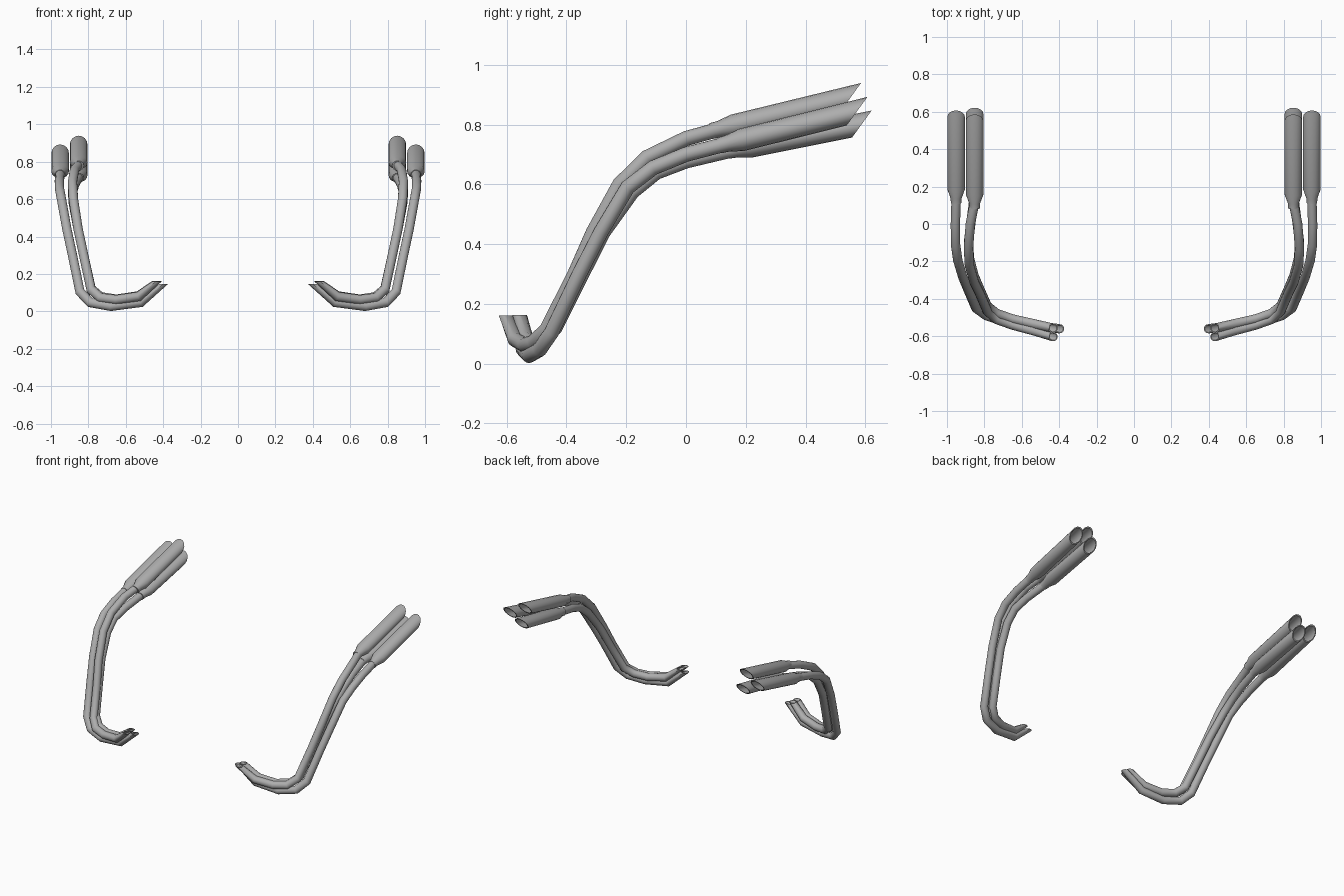
import bpy, bmesh, math
from mathutils import Vector

cube = bpy.data.objects.get("Cube")
if cube:
    bpy.data.objects.remove(cube, do_unlink=True)

SIDES = 16
PIPE_R = 0.025
TURNS = [2 * math.pi * i / SIDES for i in range(SIDES)]

steel = bpy.data.materials.new("grey_steel")
steel.use_nodes = True
steel.diffuse_color = (0.42, 0.42, 0.42, 1)
steel.node_tree.nodes["Principled BSDF"].inputs["Base Color"].default_value = (0.42, 0.42, 0.42, 1)


def slide(p, direction, centre, normal):
    """Move p along direction until it lies on the plane."""
    return p + direction * ((centre - p).dot(normal) / direction.dot(normal))


def ellipse(centre, direction, rx, rz):
    side = (Vector((1, 0, 0)) - direction * direction.x).normalized()
    up = side.cross(direction)
    return [centre + side * rx * math.cos(a) + up * rz * math.sin(a) for a in TURNS]


def loft(name, rings, sign):
    """Skin a list of rings, closing both ends; sign mirrors across x."""
    bm = bmesh.new()
    loops = [[bm.verts.new((v.x * sign, v.y, v.z)) for v in ring] for ring in rings]
    for a, b in zip(loops, loops[1:]):
        for i in range(SIDES):
            j = (i + 1) % SIDES
            bm.faces.new((a[i], a[j], b[j], b[i]))
    bm.faces.new(loops[0])
    bm.faces.new(loops[-1])
    bmesh.ops.recalc_face_normals(bm, faces=bm.faces)
    mesh = bpy.data.meshes.new(name)
    bm.to_mesh(mesh)
    bm.free()
    mesh.materials.append(steel)
    obj = bpy.data.objects.new(name, mesh)
    bpy.context.collection.objects.link(obj)
    bpy.ops.object.select_all(action="DESELECT")
    obj.select_set(True)
    bpy.context.view_layer.objects.active = obj
    bpy.ops.object.shade_smooth_by_angle(angle=math.radians(35))


def pipe_rings(points):
    """Mitred pipe that ends in a level, hollow mouth."""
    pts = [Vector(p) for p in points]
    dirs = [(b - a).normalized() for a, b in zip(pts, pts[1:])]
    rings = [ellipse(pts[0], dirs[0], PIPE_R, PIPE_R)]
    for i in range(1, len(pts) - 1):
        normal = (dirs[i - 1] + dirs[i]).normalized()
        rings.append([slide(v, dirs[i - 1], pts[i], normal) for v in rings[-1]])
    tip, d = pts[-1], dirs[-1]
    flat = [slide(v, d, tip, Vector((0, 0, 1))) - tip for v in rings[-1]]
    rings.append([tip + v.normalized() * PIPE_R for v in flat])
    inner = [tip + v.normalized() * PIPE_R * 0.8 for v in flat]
    rings += [inner, [v - d * 0.05 for v in inner]]
    return rings


def muffler_rings(start, end):
    """Collar, flare, oval barrel and slanted hollow outlet."""
    a, b = Vector(start), Vector(end)
    d = (b - a).normalized()
    cut = Vector((0, 0.087, -0.063)).normalized()
    rings = [ellipse(a + d * t, d, rx, rz) for t, rx, rz in
             ((0, 0.028, 0.027), (0.028, 0.03, 0.028), (0.075, 0.047, 0.038))]
    for rx, rz in ((0.047, 0.038), (0.041, 0.032)):
        rings.append([slide(v, d, b, cut) for v in ellipse(b, d, rx, rz)])
    rings.append(ellipse(a + d * 0.15, d, 0.041, 0.032))
    return rings


# Each path runs from the muffler collar down to the front mouth
PATHS = {
    "outer": [(.951, .13, .734), (.955, 0, .70), (.954, -.11, .655), (.942, -.195, .59),
              (.915, -.285, .44), (.885, -.357, .3), (.845, -.45, .105), (.79, -.49, .047),
              (.68, -.525, .027), (.52, -.545, .048), (.398, -.56, .147)],
    "upper": [(.853, .11, .784), (.875, 0, .753), (.885, -.13, .69), (.88, -.222, .6),
              (.855, -.31, .44), (.825, -.372, .3), (.785, -.465, .115), (.735, -.51, .072),
              (.65, -.54, .062), (.53, -.572, .08), (.433, -.602, .16)],
    "lower": [(.852, .16, .716), (.873, 0, .678), (.885, -.1, .64), (.88, -.18, .575),
              (.855, -.277, .44), (.825, -.348, .3), (.785, -.438, .12), (.735, -.478, .078),
              (.65, -.508, .065), (.53, -.535, .083), (.433, -.557, .163)],
}
MUFFLERS = {
    "outer": ((.951, .112, .73), (.951, .5725, .8445)),
    "upper": ((.852, .085, .778), (.852, .5515, .8915)),
    "lower": ((.852, .14, .712), (.852, .5885, .8015)),
}

for side, sign in (("left", 1), ("right", -1)):
    for key, path in PATHS.items():
        loft(f"{side}_{key}_pipe", pipe_rings(path), sign)
        loft(f"{side}_{key}_muffler", muffler_rings(*MUFFLERS[key]), sign)
